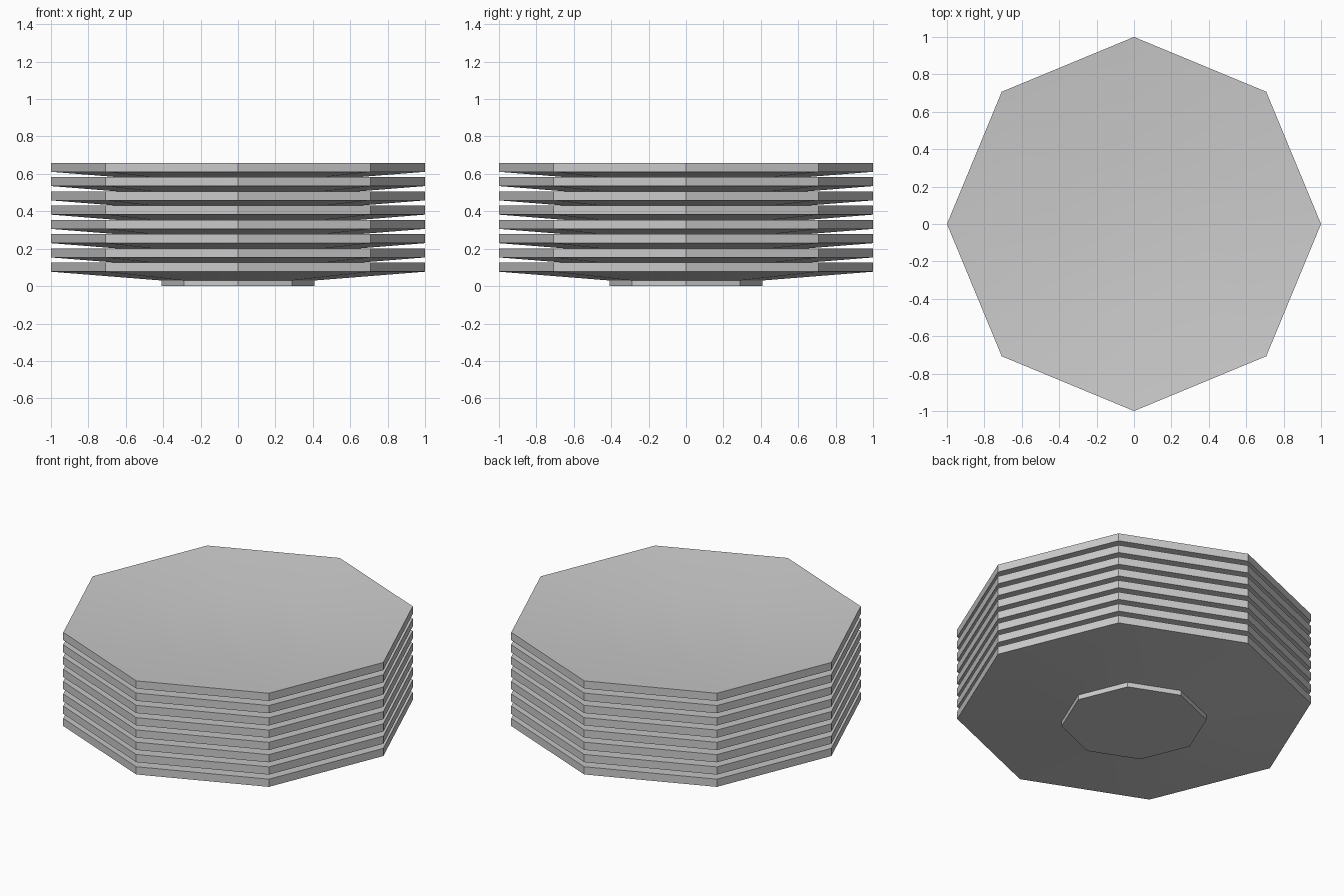
import bpy, bmesh, math

if "Cube" in bpy.data.objects:
    bpy.data.objects.remove(bpy.data.objects["Cube"])

SIDES = 8
COUNT = 8
STEP = 0.0763

# Plate profile (radius, height): foot, underside, rim, sloped top, flat floor
PROFILE = [(0.41, 0.005), (0.41, 0.035), (1.0, 0.082), (1.0, 0.13), (0.46, 0.08)]


def plate(name, z):
    bm = bmesh.new()
    rings = []
    for r, h in PROFILE:
        rings.append([bm.verts.new((r * math.cos(i * math.tau / SIDES),
                                    r * math.sin(i * math.tau / SIDES), h - 0.005))
                      for i in range(SIDES)])
    for a, b in zip(rings, rings[1:]):
        for i in range(SIDES):
            j = (i + 1) % SIDES
            bm.faces.new((a[i], a[j], b[j], b[i]))
    # Foot base and plate floor
    bm.faces.new(rings[0][::-1])
    bm.faces.new(rings[-1])
    bmesh.ops.recalc_face_normals(bm, faces=bm.faces)
    mesh = bpy.data.meshes.new(name)
    bm.to_mesh(mesh)
    bm.free()
    ob = bpy.data.objects.new(name, mesh)
    ob.location.z = z
    bpy.context.collection.objects.link(ob)
    bpy.ops.object.select_all(action='DESELECT')
    ob.select_set(True)
    bpy.context.view_layer.objects.active = ob
    bpy.ops.object.shade_smooth_by_angle(angle=math.radians(30))


# Stack of plates
for k in range(COUNT):
    plate(f"plate_{k + 1}", k * STEP)
